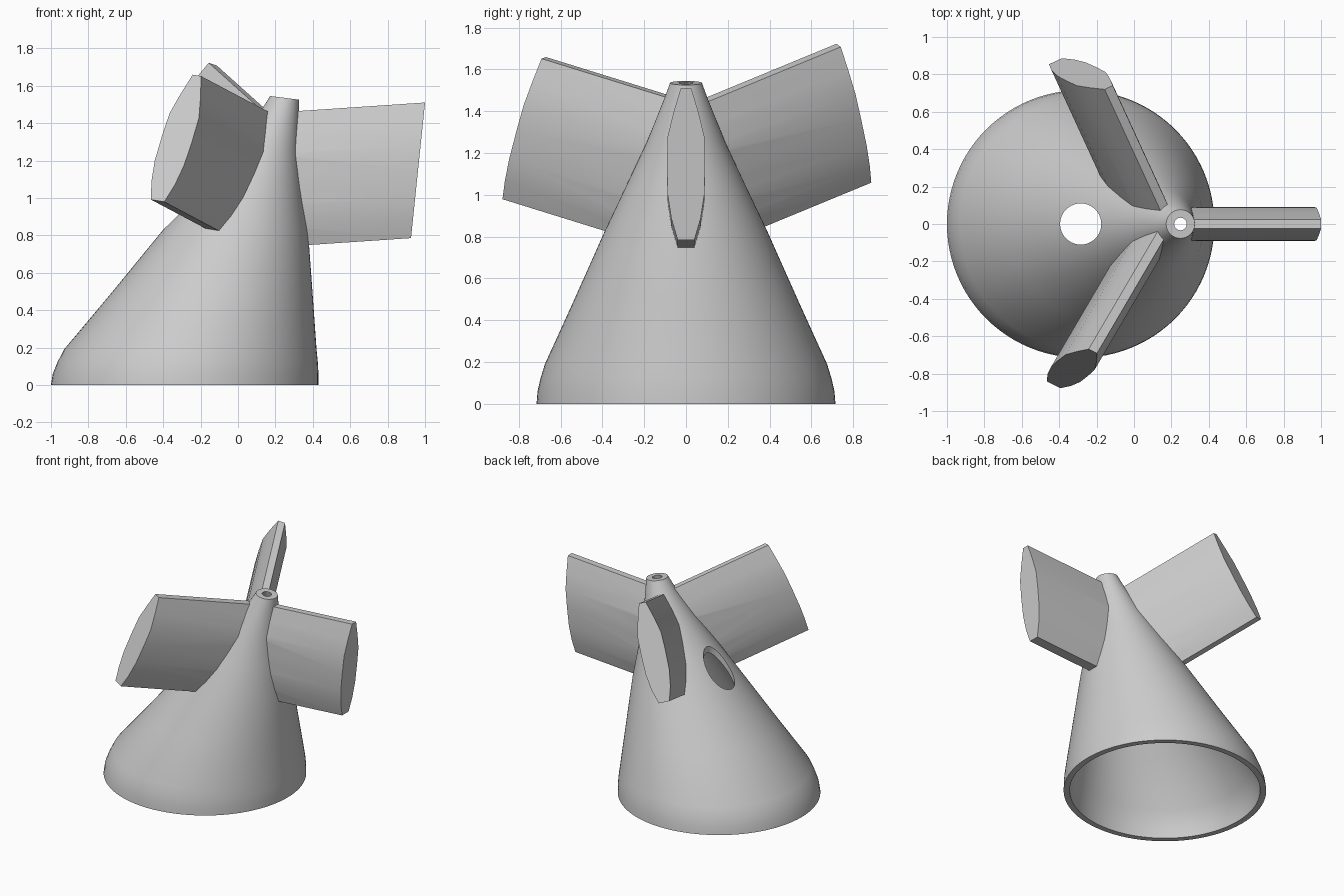
import bpy, bmesh, math
from mathutils import Vector

if "Cube" in bpy.data.objects:
    bpy.data.objects.remove(bpy.data.objects["Cube"])

grey = bpy.data.materials.new("plain grey")
grey.use_nodes = True
grey.diffuse_color = (0.6, 0.6, 0.6, 1)
grey.node_tree.nodes["Principled BSDF"].inputs["Base Color"].default_value = (0.6, 0.6, 0.6, 1)


def loft(name, rings):
    """Solid through closed rings of points."""
    bm = bmesh.new()
    loops = [[bm.verts.new(p) for p in ring] for ring in rings]
    n = len(loops[0])
    for a, b in zip(loops, loops[1:]):
        for i in range(n):
            j = (i + 1) % n
            bm.faces.new((a[i], a[j], b[j], b[i]))
    bm.faces.new(loops[0][::-1])
    bm.faces.new(loops[-1])
    bmesh.ops.recalc_face_normals(bm, faces=bm.faces)
    mesh = bpy.data.meshes.new(name)
    bm.to_mesh(mesh)
    bm.free()
    mesh.materials.append(grey)
    obj = bpy.data.objects.new(name, mesh)
    bpy.context.collection.objects.link(obj)
    return obj


def circle(z, left, right, inset=0, tilt=0, sides=96):
    mid, r = (left + right) / 2, (right - left) / 2 - inset
    ring = []
    for i in range(sides):
        a = math.tau * i / sides
        x = r * math.cos(a)
        ring.append((mid + x, r * math.sin(a), z - tilt * x))
    return ring


def select(obj):
    bpy.ops.object.select_all(action='DESELECT')
    obj.select_set(True)
    bpy.context.view_layer.objects.active = obj


def cut(obj, cutter):
    select(obj)
    mod = obj.modifiers.new("cut", 'BOOLEAN')
    mod.operation, mod.solver, mod.object = 'DIFFERENCE', 'EXACT', cutter
    bpy.ops.object.modifier_apply(modifier=mod.name)


# Leaning cone: height, left edge and right edge of each ring
profile = [(0, -1, .43), (.06, -.99, .43), (.12, -.966, .427), (.19, -.93, .42),
           (.5, -.67, .398), (.83, -.4, .374), (1.05, -.22, .345),
           (1.25, -.05, .326), (1.47, .125, .325)]
tip = (1.535, .172, .325)
wall = .043
body = loft("cone_body", [circle(*p) for p in profile] + [circle(*tip, tilt=.13)])

# Hollow inside and the round vent through the sloping wall
hollow = loft("hollow_cutter", [circle(-.1, -1, .43, wall)]
              + [circle(*p, inset=wall) for p in profile]
              + [circle(*tip, inset=wall), circle(1.65, .172, .325, wall)])
vent = loft("vent_cutter", [circle(.6, -.395, -.175), circle(1.5, -.395, -.175)])
cut(body, hollow)
cut(body, vent)

# Blade section: position down the chord and half thickness
section = [(0, .025), (.16, .06), (.32, .088), (.5, .091), (.7, .088), (.86, .07), (1, .04)]


def blade(name, top, low, run, length, skew):
    """Extruded blade from its outer top and bottom corners, pointing along run."""
    top, low, run = Vector(top), Vector(low), Vector(run).normalized()
    side = run.cross(top - low).normalized() + skew * run
    pts = [(t, w) for t, w in section] + [(t, -w) for t, w in reversed(section)]
    outer = [top.lerp(low, t) + side * w for t, w in pts]
    inner = [p - run * length for p in outer]
    obj = loft(name, [inner, outer])
    cut(obj, hollow)
    return obj


blades = [
    blade("left_blade", (1, 0, 1.51), (.925, 0, .785), (.67, 0, .045), .74, 0),
    blade("front_blade", (-.22, -.68, 1.655), (-.43, -.86, .985), (-.34, -.58, .18), .77, .1),
    blade("back_blade", (-.135, .73, 1.715), (-.42, .87, 1.07), (-.29, .63, .26), .81, -.1),
]

for obj in [body] + blades:
    select(obj)
    bpy.ops.object.shade_smooth_by_angle(angle=math.radians(30))

for cutter in (hollow, vent):
    bpy.data.objects.remove(cutter)
